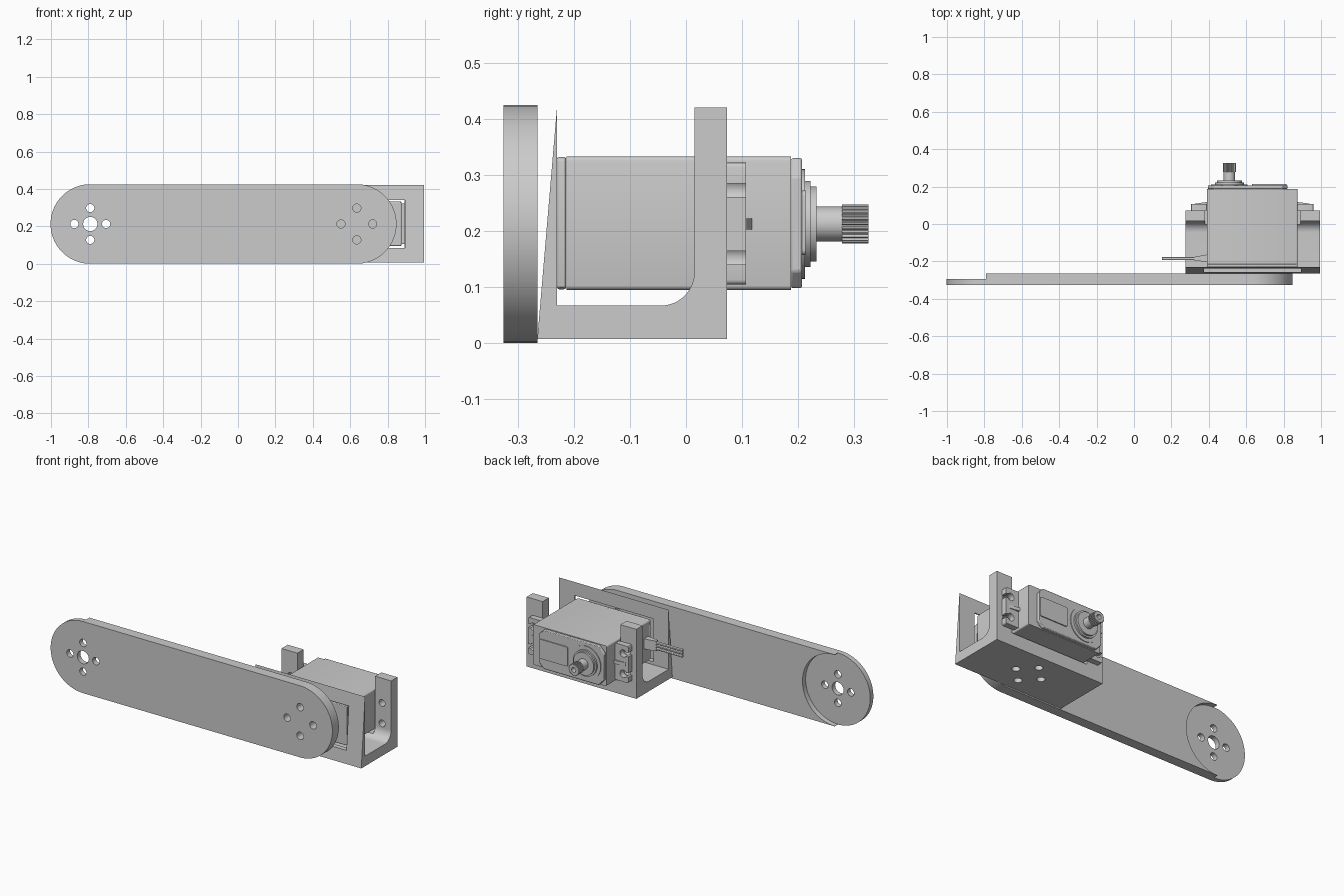
import bpy, bmesh, math
from mathutils import Vector

cube = bpy.data.objects.get("Cube")
if cube:
    bpy.data.objects.remove(cube, do_unlink=True)

GREY = (0.6, 0.6, 0.6, 1)
grey = bpy.data.materials.new("plain grey")
grey.use_nodes = True
grey.diffuse_color = GREY
grey.node_tree.nodes["Principled BSDF"].inputs["Base Color"].default_value = GREY

MID = 0.2125      # height of the common centre line
ARM_END = -0.79   # pivot of the arm's free end
MOUNT = 0.635     # centre of the motor mount
SHAFT = 0.51      # output shaft position


def arc(cx, cy, r, start, end, n=24):
    angles = [math.radians(start + (end - start) * i / n) for i in range(n + 1)]
    return [(cx + r * math.cos(a), cy + r * math.sin(a)) for a in angles]


def circle(cx, cy, r, n=32):
    return arc(cx, cy, r, 0, 360, n)[:-1]


def rect(x0, x1, y0, y1):
    return [(x0, y0), (x1, y0), (x1, y1), (x0, y1)]


def rounded(x0, x1, y0, y1, r, n=6):
    return (arc(x1 - r, y0 + r, r, -90, 0, n) + arc(x1 - r, y1 - r, r, 0, 90, n)
            + arc(x0 + r, y1 - r, r, 90, 180, n) + arc(x0 + r, y0 + r, r, 180, 270, n))


def prism(name, outlines, axis, lo, hi):
    """Extrude one or more flat outlines along an axis from lo to hi."""
    place = {"x": lambda u, v: (lo, u, v),
             "y": lambda u, v: (u, lo, v),
             "z": lambda u, v: (u, v, lo)}[axis]
    step = Vector([(hi - lo) * (axis == a) for a in "xyz"])
    bm = bmesh.new()
    for outline in outlines:
        face = bm.faces.new([bm.verts.new(place(u, v)) for u, v in outline])
        new = bmesh.ops.extrude_face_region(bm, geom=[face])["geom"]
        bmesh.ops.translate(bm, vec=step,
                            verts=[g for g in new if isinstance(g, bmesh.types.BMVert)])
    bmesh.ops.recalc_face_normals(bm, faces=bm.faces)
    mesh = bpy.data.meshes.new(name)
    bm.to_mesh(mesh)
    bm.free()
    mesh.materials.append(grey)
    obj = bpy.data.objects.new(name, mesh)
    bpy.context.collection.objects.link(obj)
    return obj


def activate(obj):
    bpy.ops.object.select_all(action="DESELECT")
    obj.select_set(True)
    bpy.context.view_layer.objects.active = obj


def cut(obj, outlines, axis, lo, hi):
    cutter = prism("cutter", outlines, axis, lo, hi)
    cutter.hide_render = True
    mod = obj.modifiers.new("cut", "BOOLEAN")
    mod.operation, mod.solver, mod.object = "DIFFERENCE", "EXACT", cutter
    activate(obj)
    bpy.ops.object.modifier_apply(modifier=mod.name)
    bpy.data.objects.remove(cutter, do_unlink=True)


def bevel(obj, width, segments=3):
    mod = obj.modifiers.new("bevel", "BEVEL")
    mod.width, mod.segments = width, segments


def smooth(obj):
    activate(obj)
    bpy.ops.object.shade_smooth_by_angle(angle=math.radians(30))


def four_holes(cx, cy, r=0.022, d=0.085):
    return [circle(cx + dx, cy + dy, r, 24)
            for dx, dy in ((d, 0), (-d, 0), (0, d), (0, -d))]


# Long arm with a half-depth round seat at the free end
R = 0.2125
arm = prism("arm", [arc(ARM_END, MID, R, 90, 270, 40) + arc(MOUNT, MID, R, -90, 90, 40)],
            "y", -0.325, -0.265)
seat = [(-1.1, -0.1), (ARM_END, -0.1)] + arc(ARM_END, MID, 0.211, -90, 90, 40) \
    + [(ARM_END, 0.55), (-1.1, 0.55)]
cut(arm, [seat], "y", -0.295, -0.2)
cut(arm, [circle(ARM_END, MID, 0.038)] + four_holes(ARM_END, MID)
    + four_holes(MOUNT, MID), "y", -0.4, -0.2)

# U-shaped bracket: plate, floor and two posts
profile = [(-0.265, 0.0075), (0.073, 0.0075), (0.073, 0.42), (0.015, 0.42)] \
    + arc(-0.045, 0.127, 0.06, 0, -90, 12) + [(-0.23, 0.067), (-0.23, 0.42)]
bracket = prism("bracket", [profile], "x", 0.275, 0.995)
cut(bracket, [rect(0.38, 0.89, 0.085, 0.6)], "y", -0.15, 0.2)
cut(bracket, [rect(0.375, 0.893, 0.085, 0.34)], "y", -0.3, -0.16)
cut(bracket, four_holes(MOUNT, -0.10), "z", -0.1, 0.08)
post_holes = [circle(x, z, 0.02, 24) for x in (0.335, 0.935) for z in (0.152, 0.273)]
cut(bracket, post_holes, "y", -0.01, 0.2)

# Motor case with a rear lid seam
case = prism("motor_case", [rounded(0.39, 0.875, 0.095, 0.333, 0.008, 3)], "y", -0.213, 0.187)
lid = prism("motor_rear_lid", [rounded(0.391, 0.874, 0.096, 0.332, 0.008, 3)],
            "y", -0.23, -0.2135)
bevel(lid, 0.005, 2)

# Gear cover: chamfered plate, raised panel and round end
cover = prism("gear_cover", [[(0.395, 0.135), (0.43, 0.098), (0.79, 0.098), (0.82, 0.128),
                             (0.82, 0.297), (0.79, 0.33), (0.43, 0.33), (0.395, 0.29)]],
              "y", 0.187, 0.207)
bevel(cover, 0.004, 2)
panel = prism("cover_panel", [rounded(0.63, 0.815, 0.157, 0.272, 0.01)], "y", 0.206, 0.213)
collar = prism("shaft_collar", [circle(SHAFT, MID, 0.098, 40)], "y", 0.207, 0.212)

# Output shaft: stepped bosses, neck and toothed tip
bosses = [prism(name, [circle(SHAFT, MID, r, 40)], "y", lo, hi) for name, r, lo, hi in (
    ("shaft_boss_large", 0.077, 0.21, 0.222),
    ("shaft_boss_small", 0.067, 0.222, 0.233),
    ("shaft_neck", 0.031, 0.23, 0.278))]
TEETH = 24
gear = []
for i in range(TEETH * 4):
    a = 2 * math.pi * i / (TEETH * 4)
    r = 0.035 if i % 4 < 2 else 0.031
    gear.append((SHAFT + r * math.cos(a), MID + r * math.sin(a)))
spline = prism("shaft_spline", [gear], "y", 0.278, 0.325)
cut(spline, [circle(SHAFT, MID, 0.014, 20)], "y", 0.295, 0.4)

# Mounting ears with open slots and a stiffening rib
ears = []
for side, inner, sign in (("right", 0.392, -1), ("left", 0.873, 1)):
    outer = inner + sign * 0.088
    x0, x1 = sorted((inner, outer))
    ear = prism(side + "_ear", [rounded(x0, x1, 0.105, 0.322, 0.008, 3)], "y", 0.0732, 0.107)
    hole_x = inner + sign * 0.055
    for z in (0.152, 0.273):
        cut(ear, [circle(hole_x, z, 0.022, 24)], "y", 0.0, 0.2)
        cut(ear, [rect(*sorted((hole_x, outer + sign * 0.05)), z - 0.012, z + 0.012)],
            "y", 0.0, 0.2)
    rib = prism(side + "_ear_rib", [[(inner, 0.1), (outer - sign * 0.01, 0.1),
                                     (outer - sign * 0.02, 0.108), (inner, 0.118)]],
                "z", MID - 0.01, MID + 0.01)
    ears.append(ear)

# Cable: tapered relief and three stacked wires
relief = prism("cable_relief", [[(0.392, -0.205), (0.392, -0.163), (0.365, -0.168),
                                 (0.32, -0.176), (0.32, -0.194), (0.365, -0.2)]],
               "z", MID - 0.03, MID + 0.03)
wires = [prism("wire", [circle(-0.185, MID + k * 0.017, 0.008, 12)], "x", 0.15, 0.33)
         for k in (-1, 0, 1)]

for part in [arm, bracket, case, lid, cover, panel, collar, spline] + bosses + ears + wires:
    smooth(part)
